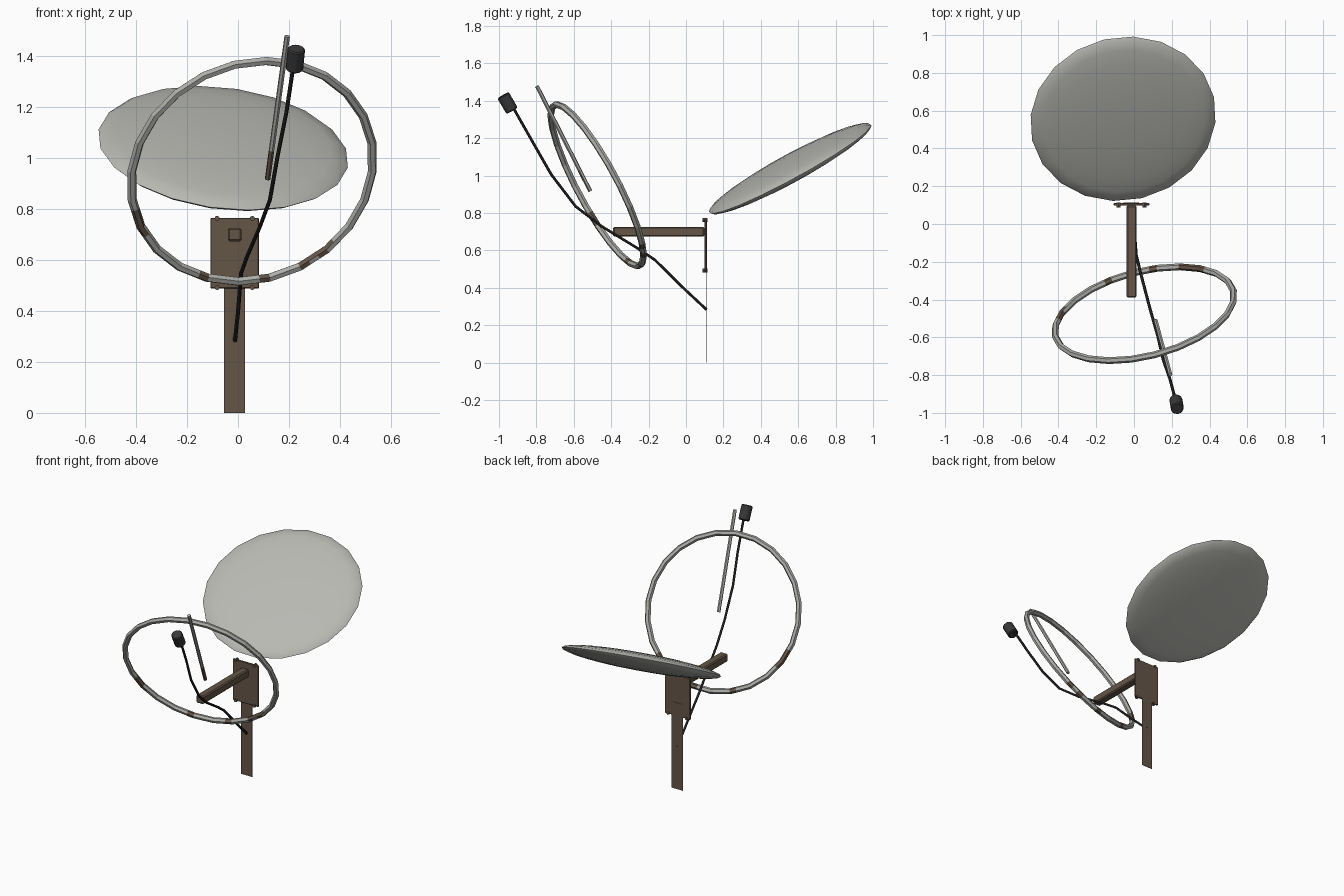
import bpy, bmesh, math
from mathutils import Vector, Matrix

cube = bpy.data.objects.get("Cube")
if cube:
    bpy.data.objects.remove(cube)


def material(name, rgb):
    m = bpy.data.materials.new(name)
    m.use_nodes = True
    m.diffuse_color = (*rgb, 1)
    m.node_tree.nodes["Principled BSDF"].inputs["Base Color"].default_value = (*rgb, 1)
    return m


PAINT = material("pale grey paint", (0.48, 0.48, 0.45))
STEEL = material("grey steel", (0.42, 0.42, 0.40))
RUST = material("rusty brown", (0.13, 0.092, 0.064))
CAP = material("dark plastic", (0.04, 0.04, 0.04))
RUBBER = material("black rubber", (0.012, 0.012, 0.012))


def finish(name, bm, mats, smooth=None):
    bmesh.ops.recalc_face_normals(bm, faces=bm.faces)
    me = bpy.data.meshes.new(name)
    bm.to_mesh(me)
    bm.free()
    ob = bpy.data.objects.new(name, me)
    bpy.context.collection.objects.link(ob)
    for m in mats:
        me.materials.append(m)
    if smooth:
        bpy.ops.object.select_all(action='DESELECT')
        ob.select_set(True)
        bpy.context.view_layer.objects.active = ob
        bpy.ops.object.shade_smooth_by_angle(angle=math.radians(smooth))
    return ob


def frame(center, normal):
    """Matrix placing local z along the normal."""
    return Matrix.Translation(center) @ Vector(normal).to_track_quat('Z', 'Y').to_matrix().to_4x4()


def box(name, lo, hi, mat, bevel=0):
    lo, hi = Vector(lo), Vector(hi)
    bm = bmesh.new()
    bmesh.ops.create_cube(bm, size=1, matrix=Matrix.Translation((lo + hi) / 2)
                          @ Matrix.Diagonal((*(hi - lo), 1)))
    ob = finish(name, bm, [mat])
    if bevel:
        mod = ob.modifiers.new("Bevel", 'BEVEL')
        mod.width, mod.segments = bevel, 1
    return ob


def cylinder(name, a, b, radius, sides, mats, smooth=None, cuts=0):
    a, b = Vector(a), Vector(b)
    bm = bmesh.new()
    bmesh.ops.create_cone(bm, cap_ends=True, segments=sides, radius1=radius, radius2=radius,
                          depth=(b - a).length, matrix=frame((a + b) / 2, b - a))
    if cuts:
        long_edges = [e for e in bm.edges if e.calc_length() > radius * 3]
        bmesh.ops.subdivide_edges(bm, edges=long_edges, cuts=cuts, use_grid_fill=True)
    return finish(name, bm, mats, smooth)


# Mount: thin post, back plate, arm and corner bolts
box("post", (-0.055, 0.110, 0), (0.027, 0.113, 0.58), RUST)
box("mount_plate", (-0.108, 0.098, 0.488), (0.082, 0.111, 0.765), RUST, 0.003)
box("arm", (-0.040, -0.39, 0.673), (0.014, 0.098, 0.726), RUST, 0.007)
for i, x in enumerate((-0.082, 0.056)):
    for j, z in enumerate((0.492, 0.763)):
        cylinder(f"bolt_{i}{j}", (x, 0.088, z), (x, 0.114, z), 0.010, 8, [RUST])

# Dish: shallow lens with a crisp rim
bm = bmesh.new()
bmesh.ops.create_uvsphere(bm, u_segments=20, v_segments=12, radius=1)
bm.transform(frame((-0.058, 0.557, 1.037), (0.113, -0.475, 0.872))
             @ Matrix.Diagonal((0.495, 0.495, 0.052, 1)))
finish("dish", bm, [PAINT], 35)

# Loose rim ring: 24 straight lengths, each split in three for rust patches
LENGTHS, SPLIT, TUBE, MAJOR = 24, 3, 6, 0.487
bm = bmesh.new()
loops = []
for i in range(LENGTHS * SPLIT):
    k, t = divmod(i, SPLIT)
    dirs = [Vector((math.cos(math.tau * q / LENGTHS), math.sin(math.tau * q / LENGTHS), 0))
            for q in (k, k + 1)]
    out = dirs[0].lerp(dirs[1], t / SPLIT)
    loops.append([bm.verts.new(out * (MAJOR + 0.018 * math.cos(math.tau * s / TUBE))
                               + Vector((0, 0, 0.018 * math.sin(math.tau * s / TUBE))))
                  for s in range(TUBE)])
for a, b in zip(loops, loops[1:] + loops[:1]):
    for s in range(TUBE):
        n = (s + 1) % TUBE
        bm.faces.new((a[s], a[n], b[n], b[s]))
bm.transform(frame((0.055, -0.475, 0.948), (-0.22, 0.86, 0.46)))
patches = (-0.39, -0.14, 0.09, 0.27, 0.34)
for f in bm.faces:
    c = f.calc_center_median()
    if c.z < 0.8 and any(abs(c.x - p) < 0.023 for p in patches):
        f.material_index = 1
finish("rim_ring", bm, [STEEL, RUST])

# Support rod, rusted on the front of its lower end
rod = cylinder("support_rod", (0.116, -0.512, 0.917), (0.193, -0.797, 1.478), 0.011, 6,
               [STEEL, RUST], cuts=4)
for p in rod.data.polygons:
    if p.center.z < 1.05 and p.normal.y < 0.1:
        p.material_index = 1

# Cable with the receiver head at its end
path = [(-0.012, 0.11, 0.283), (0.0, -0.01, 0.395), (0.012, -0.165, 0.548),
        (0.035, -0.26, 0.612), (0.085, -0.45, 0.728), (0.125, -0.59, 0.835),
        (0.155, -0.72, 1.005), (0.19, -0.82, 1.18), (0.218, -0.925, 1.365)]
curve = bpy.data.curves.new("cable", 'CURVE')
curve.dimensions = '3D'
curve.bevel_depth, curve.bevel_resolution, curve.use_fill_caps = 0.008, 1, True
spline = curve.splines.new('POLY')
spline.points.add(len(path) - 1)
for pt, co in zip(spline.points, path):
    pt.co = (*co, 1)
curve.materials.append(RUBBER)
bpy.context.collection.objects.link(bpy.data.objects.new("cable", curve))

head = cylinder("receiver_head", (0.221, -0.930, 1.347), (0.229, -0.978, 1.429), 0.035, 12, [CAP])
mod = head.modifiers.new("Bevel", 'BEVEL')
mod.width, mod.segments = 0.005, 1
